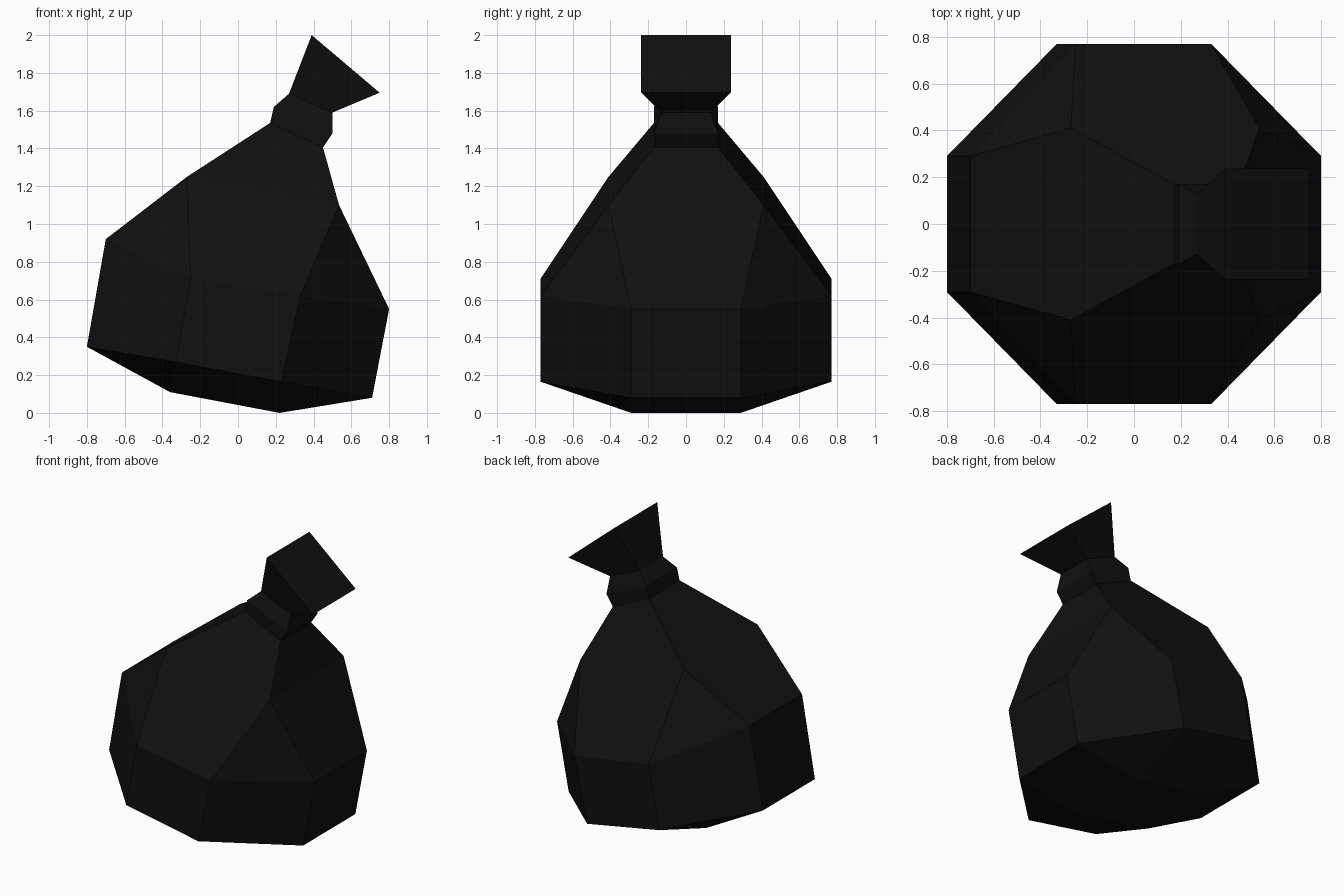
import bpy
import bmesh

cube = bpy.data.objects.get("Cube")
if cube:
    bpy.data.objects.remove(cube, do_unlink=True)

# One near-black plastic
plastic = bpy.data.materials.new("black plastic")
plastic.use_nodes = True
colour = (0.005, 0.005, 0.005, 1.0)
plastic.diffuse_color = colour
plastic.node_tree.nodes["Principled BSDF"].inputs["Base Color"].default_value = colour


def square_ring(left, right, half):
    """Tilted four-cornered ring; left and right are (x, z)."""
    return [(left, half), (left, half), (right, half), (right, half)]


def belt_ring(left, side_left, side_right, right):
    """Tilted eight-cornered ring around the widest part."""
    return [(left, 0.29), (side_left, 0.77), (side_right, 0.77), (right, 0.29)]


def loft(name, rings, cap_bottom=False, cap_top=False):
    bm = bmesh.new()
    loops = []
    for ring in rings:
        front = [(p[0], -y, p[1]) for p, y in ring]
        back = [(p[0], y, p[1]) for p, y in reversed(ring)]
        made = {}
        for co in front + back:
            if co not in made:
                made[co] = bm.verts.new(co)
        loops.append([made[co] for co in front + back])

    def add_face(verts):
        unique = list(dict.fromkeys(verts))
        if len(unique) > 2:
            bm.faces.new(unique)

    # Repeated corners collapse into triangles
    for low, high in zip(loops, loops[1:]):
        for i in range(len(low)):
            j = (i + 1) % len(low)
            add_face([low[i], low[j], high[j], high[i]])
    if cap_bottom:
        add_face(loops[0][::-1])
    if cap_top:
        add_face(loops[-1])

    mesh = bpy.data.meshes.new(name)
    bm.to_mesh(mesh)
    bm.free()
    mesh.materials.append(plastic)
    obj = bpy.data.objects.new(name, mesh)
    bpy.context.collection.objects.link(obj)
    return obj


base = square_ring((-0.36, 0.11), (0.22, 0.0), 0.29)
lower_belt = belt_ring((-0.80, 0.35), (-0.33, 0.27), (0.23, 0.165), (0.71, 0.08))
upper_belt = belt_ring((-0.70, 0.92), (-0.25, 0.71), (0.33, 0.62), (0.80, 0.55))
shoulder = square_ring((-0.27, 1.25), (0.535, 1.10), 0.41)
neck = square_ring((0.17, 1.535), (0.45, 1.405), 0.17)
knot = square_ring((0.19, 1.62), (0.50, 1.48), 0.17)
pinch = square_ring((0.27, 1.69), (0.50, 1.59), 0.13)
mouth = square_ring((0.39, 2.0), (0.75, 1.695), 0.237)

# Sagging sack, tied neck and flared end
loft("bag_body", [base, lower_belt, upper_belt, shoulder, neck], cap_bottom=True)
loft("tied_neck", [neck, knot, pinch])
loft("flared_top", [pinch, mouth], cap_top=True)
